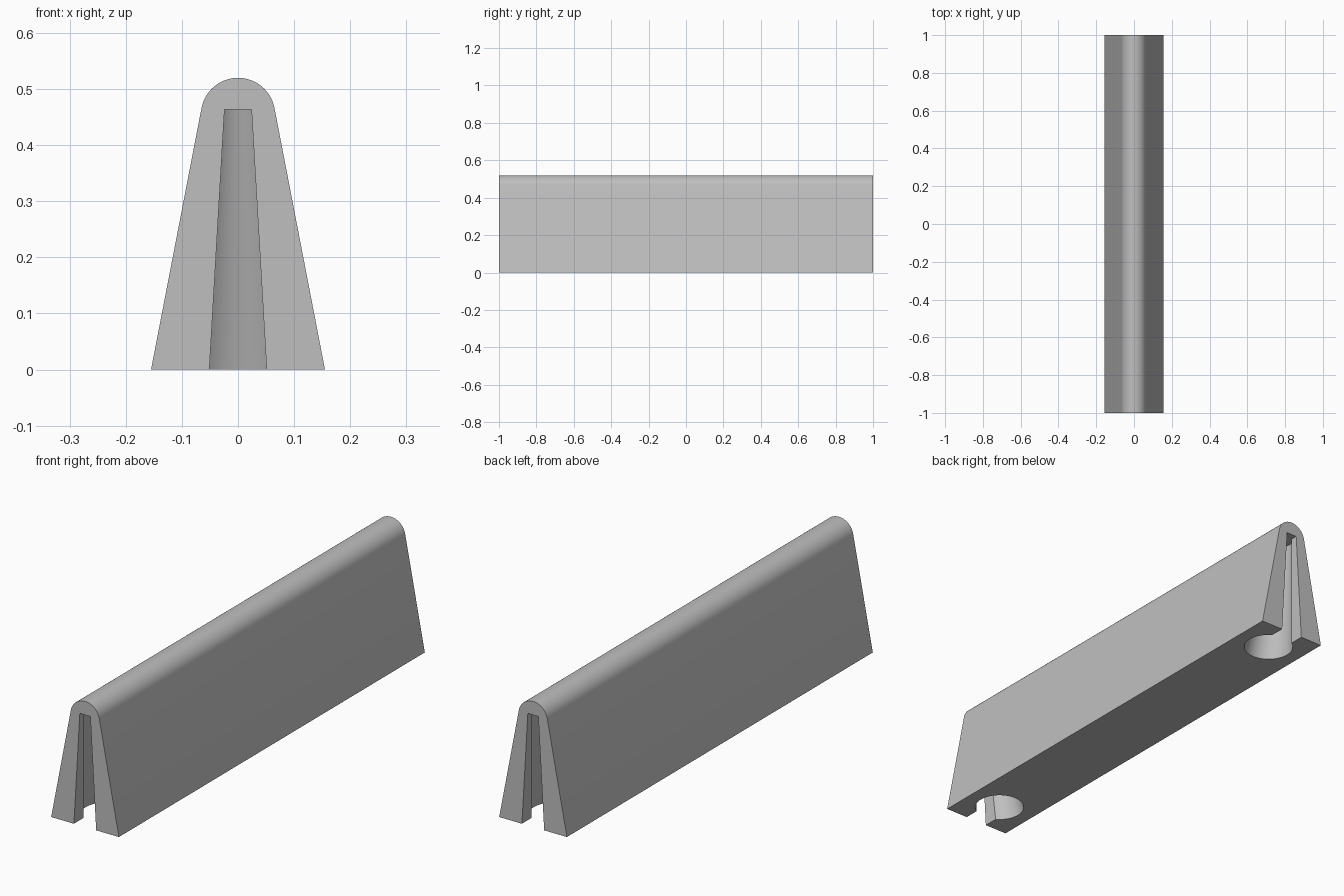
import bpy, bmesh
from math import sin, cos, pi, atan2, sqrt, radians

cube = bpy.data.objects.get("Cube")
if cube:
    bpy.data.objects.remove(cube, do_unlink=True)

HEIGHT, BASE_HALF, LENGTH = 0.52, 0.155, 2.0
SLOPE = atan2(0.09, 0.465)          # lean of the side walls
SLOT_TOP, TOP_SCALE = 0.464, 0.47   # keyhole narrows towards its roof

grey = bpy.data.materials.new("concrete_grey")
grey.use_nodes = True
colour = (0.52, 0.52, 0.52, 1)
grey.diffuse_color = colour
grey.node_tree.nodes["Principled BSDF"].inputs["Base Color"].default_value = colour


def loft(name, lower, upper):
    """Closed solid between two matching outlines."""
    bm = bmesh.new()
    a = [bm.verts.new(p) for p in lower]
    b = [bm.verts.new(p) for p in upper]
    n = len(a)
    bm.faces.new(a[::-1])
    bm.faces.new(b)
    for i in range(n):
        j = (i + 1) % n
        bm.faces.new((a[i], a[j], b[j], b[i]))
    bmesh.ops.recalc_face_normals(bm, faces=bm.faces)
    mesh = bpy.data.meshes.new(name)
    bm.to_mesh(mesh)
    bm.free()
    mesh.materials.append(grey)
    obj = bpy.data.objects.new(name, mesh)
    bpy.context.collection.objects.link(obj)
    return obj


# Wall body: leaning sides joined by a tangent rounded crest
radius = 0.0662
centre = HEIGHT - radius
steps = 32
profile = [(-BASE_HALF, 0), (BASE_HALF, 0)]
for i in range(steps + 1):
    t = SLOPE + (pi - 2 * SLOPE) * i / steps
    profile.append((radius * cos(t), centre + radius * sin(t)))
wall = loft("barrier_wall",
            [(x, -LENGTH / 2, z) for x, z in profile],
            [(x, LENGTH / 2, z) for x, z in profile])


# Keyhole sockets: neck and round pocket, tapering towards the end face
def keyhole(side, z):
    s = 1 - (1 - TOP_SCALE) * z / SLOT_TOP
    neck, r, depth = 0.051, 0.099, 0.147
    start = atan2(neck, -sqrt(r * r - neck * neck))
    pts = [(-neck, -0.1), (neck, -0.1)]
    for i in range(49):
        t = start - 2 * start * i / 48
        pts.append((r * sin(t), depth + r * cos(t)))
    return [(x * s, side * (LENGTH / 2 - d * s), z) for x, d in pts]


for side, name in ((-1, "front_socket_cutter"), (1, "back_socket_cutter")):
    cutter = loft(name, keyhole(side, -0.05), keyhole(side, SLOT_TOP))
    cutter.hide_render = True
    mod = wall.modifiers.new(name, 'BOOLEAN')
    mod.operation = 'DIFFERENCE'
    mod.solver = 'EXACT'
    mod.object = cutter
    bpy.context.view_layer.objects.active = wall
    bpy.ops.object.modifier_apply(modifier=mod.name)
    bpy.data.objects.remove(cutter, do_unlink=True)

# Smooth crest and pockets, crisp edges
bpy.ops.object.select_all(action='DESELECT')
wall.select_set(True)
bpy.context.view_layer.objects.active = wall
bpy.ops.object.shade_smooth_by_angle(angle=radians(25))
